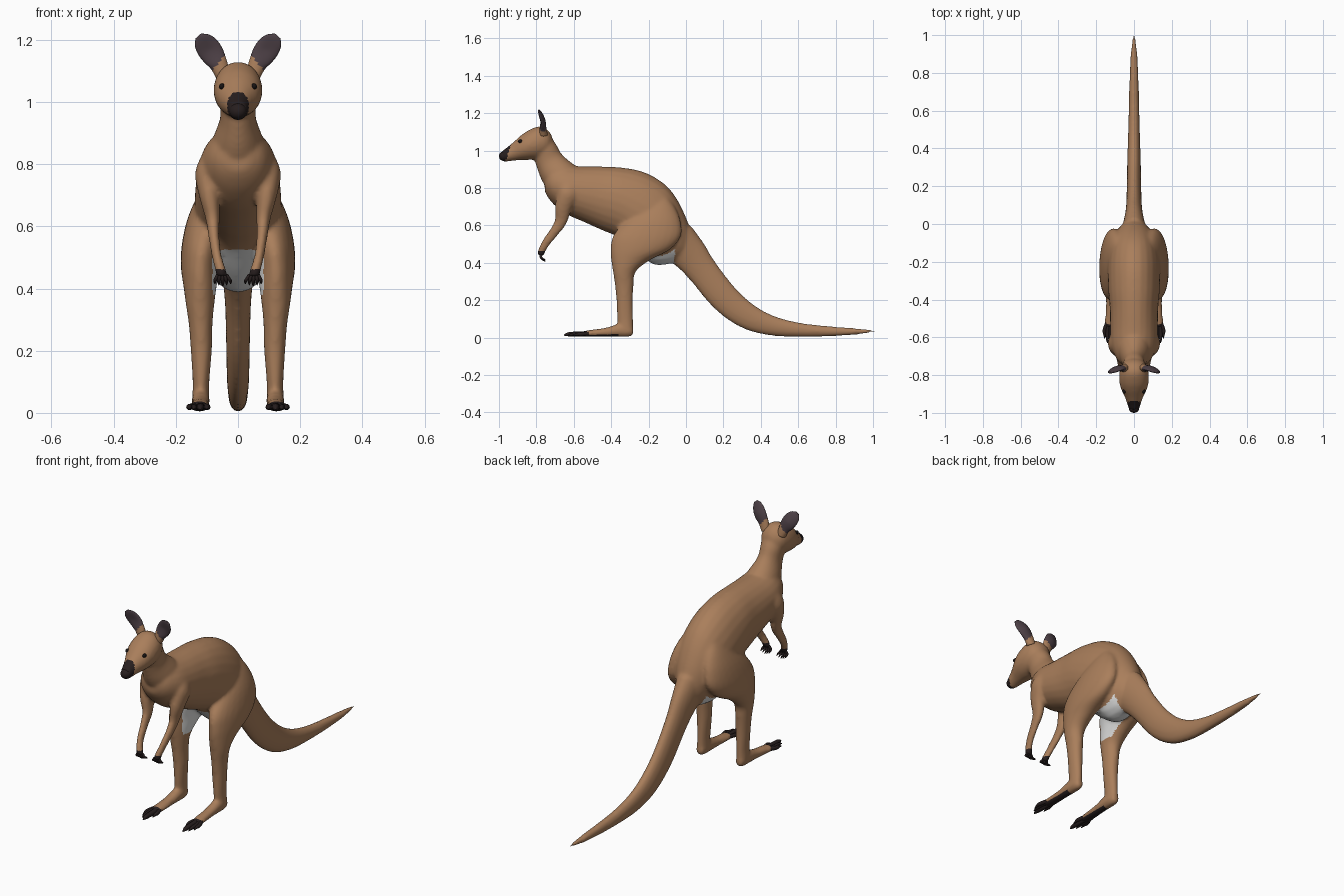
import bpy, bmesh, math
from mathutils import Vector, Matrix

X, Y, Z = Vector((1, 0, 0)), Vector((0, 1, 0)), Vector((0, 0, 1))


def material(name, rgb):
    m = bpy.data.materials.new(name)
    m.diffuse_color = (*rgb, 1)
    return m


fur = material("brown fur", (0.40, 0.21, 0.105))
dark = material("dark skin", (0.020, 0.013, 0.013))
ear_grey = material("ear grey", (0.075, 0.052, 0.062))
white = material("white belly", (0.75, 0.75, 0.74))
black = material("eye black", (0.008, 0.006, 0.006))


def spline(a, b, c, d, t):
    return 0.5 * (2 * b + (c - a) * t + (2 * a - 5 * b + 4 * c - d) * t * t
                  + (3 * b - a - 3 * c + d) * t ** 3)


def tube(bm, rows, direction=None, side=X, sx=1, sides=24, steps=5):
    """Smooth tube through rows of (x, y, z, radius along side, other radius)."""
    n, fine = len(rows), []
    for i in range(n - 1):
        quad = [rows[max(i - 1, 0)], rows[i], rows[i + 1], rows[min(i + 2, n - 1)]]
        for k in range(steps):
            fine.append([spline(*v, k / steps) for v in zip(*quad)])
    fine.append(list(rows[-1]))
    pts = [Vector(r[:3]) for r in fine]
    rings, faces = [], []
    for i, r in enumerate(fine):
        t = direction or (pts[min(i + 1, len(pts) - 1)] - pts[max(i - 1, 0)]).normalized()
        up = t.cross(side).normalized()
        ring = []
        for k in range(sides):
            a = 2 * math.pi * k / sides
            p = pts[i] + side * (max(r[3], .001) * math.cos(a)) + up * (max(r[4], .001) * math.sin(a))
            ring.append(bm.verts.new((p.x * sx, p.y, p.z)))
        rings.append(ring)
    for a, b in zip(rings, rings[1:]):
        for k in range(sides):
            j = (k + 1) % sides
            faces.append(bm.faces.new((a[k], a[j], b[j], b[k])))
    faces += [bm.faces.new(rings[0]), bm.faces.new(rings[-1])]
    bmesh.ops.recalc_face_normals(bm, faces=faces)


def finish(bm, name, *mats):
    me = bpy.data.meshes.new(name)
    bm.to_mesh(me)
    bm.free()
    for m in mats:
        me.materials.append(m)
    me.polygons.foreach_set("use_smooth", [True] * len(me.polygons))
    ob = bpy.data.objects.new(name, me)
    bpy.context.collection.objects.link(ob)
    return ob


def ball(name, centre, radii, mat):
    bm = bmesh.new()
    bmesh.ops.create_uvsphere(bm, u_segments=20, v_segments=12, radius=1,
                              matrix=Matrix.Translation(centre) @ Matrix.Diagonal((*radii, 1)))
    return finish(bm, name, mat)


# Body: overlapping tubes fused into one smooth skin
bm = bmesh.new()
torso = [(-.755, .82, .04, .04), (-.735, .82, .075, .075), (-.70, .81, .10, .105),
         (-.64, .79, .122, .13), (-.55, .768, .126, .148), (-.45, .745, .128, .17),
         (-.35, .72, .136, .19), (-.25, .668, .14, .225), (-.17, .625, .137, .234),
         (-.10, .60, .122, .208), (-.05, .575, .098, .168), (-.01, .545, .07, .12),
         (.02, .53, .035, .06)]
tube(bm, [(0, *r) for r in torso], direction=Y)
neck = [(-.60, .80, .09, .10), (-.68, .87, .082, .095), (-.73, .945, .058, .076),
        (-.755, 1.01, .060, .066), (-.77, 1.06, .055, .05)]
tube(bm, [(0, *r) for r in neck])
head = [(-.715, 1.045, .03, .03), (-.74, 1.045, .062, .066), (-.785, 1.043, .077, .087),
        (-.84, 1.030, .077, .080), (-.88, 1.016, .066, .067), (-.92, .997, .047, .051),
        (-.96, .978, .034, .037), (-.985, .970, .028, .028)]
tube(bm, [(0, *r) for r in head], direction=Y)
tail = [(-.05, .52, .07, .11), (.02, .445, .052, .096), (.09, .355, .042, .083),
        (.205, .213, .038, .079), (.325, .117, .036, .070), (.455, .065, .032, .054),
        (.605, .042, .028, .038), (.77, .034, .024, .027), (.90, .033, .018, .018),
        (.97, .034, .010, .010), (1.012, .035, .006, .006)]
tube(bm, [(0, *r) for r in tail])
leg = [(.075, -.14, .74, .03, .05), (.085, -.155, .69, .05, .10), (.10, -.18, .62, .064, .152),
       (.114, -.21, .54, .067, .182), (.122, -.245, .47, .062, .158), (.122, -.30, .41, .054, .10),
       (.122, -.33, .35, .046, .060), (.12, -.33, .28, .038, .050), (.118, -.328, .20, .034, .044),
       (.119, -.325, .10, .027, .043), (.12, -.322, .05, .027, .040), (.12, -.322, .022, .022, .034)]
foot = [(.12, -.282, .034, .018, .022), (.12, -.31, .038, .027, .034), (.12, -.36, .039, .029, .035),
        (.121, -.43, .029, .028, .024), (.124, -.52, .022, .031, .018), (.125, -.55, .020, .028, .013)]
arm = [(.09, -.61, .82, .03, .05), (.10, -.63, .77, .038, .055), (.093, -.655, .70, .033, .046),
       (.082, -.668, .625, .023, .034), (.078, -.70, .572, .018, .027), (.069, -.748, .508, .016, .023),
       (.057, -.772, .462, .018, .020), (.051, -.774, .438, .022, .016)]
for sx in (1, -1):
    tube(bm, leg, direction=-Z, sx=sx)
    tube(bm, foot, direction=-Y, sx=sx)
    tube(bm, arm, sx=sx)
body = finish(bm, "body")
rem = body.modifiers.new("fuse", 'REMESH')
rem.mode, rem.voxel_size, rem.use_smooth_shade = 'VOXEL', .0085, True
smo = body.modifiers.new("soften", 'SMOOTH')
smo.factor, smo.iterations = .5, 8
skin = bpy.data.meshes.new_from_object(body.evaluated_get(bpy.context.evaluated_depsgraph_get()))
body.modifiers.clear()
body.data = skin
skin.materials.clear()
for m in (fur, dark, white):
    skin.materials.append(m)
for p in skin.polygons:
    c, nz = p.center, p.normal.z
    p.use_smooth = True
    toes = c.z < .1 and -.6 < c.y < -.53
    sole = c.z < .025 and nz < -.6 and -.6 < c.y < -.36
    hand = c.y < -.72 and c.z < .462
    muzzle_tip = c.y < -.955 - (.97 - c.z) * .3
    pouch = abs(c.x) < .082 and c.z < .525 and -.42 < c.y < -.06 and c.z > .38
    p.material_index = 1 if toes or sole or hand or muzzle_tip else 2 if pouch else 0

# Nose and eyes
ball("nose", (0, -.973, .970), (.028, .027, .026), dark)
for sx, tag in ((1, "left"), (-1, "right")):
    ball("eye_" + tag, (.052 * sx, -.886, 1.05), (.009, .012, .010), black)

    # Ears: flat leaf shapes leaning outwards, brown at the base
    bm = bmesh.new()
    ear = [(.048, -.762, 1.085, .022, .024), (.062, -.764, 1.12, .018, .029),
           (.080, -.768, 1.15, .014, .037), (.098, -.775, 1.176, .011, .038),
           (.115, -.782, 1.197, .008, .030), (.128, -.787, 1.212, .004, .012)]
    tube(bm, ear, side=Y, sx=sx)
    for v in bm.verts:                       # cup the front of the ear
        mid = Vector((.092 * sx, v.co.y, 1.168))
        near = max(0, 1 - (v.co - mid).length / .05)
        v.co.y += .008 * near
    ob = finish(bm, "ear_" + tag, ear_grey, fur)
    for p in ob.data.polygons:
        inner = p.center.z - 1.165 + 1.2 * (abs(p.center.x) - .055) < -.03
        p.material_index = 1 if inner else 0

    # Toes with claws
    bm = bmesh.new()
    for dx, tip, r in ((-.026, -.60, .010), (-.004, -.652, .014), (.016, -.63, .010), (.031, -.605, .010)):
        x = .125 + dx
        tube(bm, [(.124 + dx * .6, -.52, .022, r, r), (x, -.56, .019, r, r),
                  (x, tip + .025, .018, r * .8, r * .8), (x, tip, .012, .002, .002)],
             sx=sx, sides=12)
    finish(bm, "toes_" + tag, dark)

    # Fingers
    bm = bmesh.new()
    for k in range(5):
        d = (k - 2) / 2
        tube(bm, [(.051 + d * .014, -.774, .445, .006, .008), (.050 + d * .022, -.776, .430, .006, .007),
                  (.049 + d * .025, -.766, .417 + .006 * abs(d), .005, .005),
                  (.049 + d * .025, -.752, .407 + .008 * abs(d), .001, .001)],
             sx=sx, sides=10)
    finish(bm, "fingers_" + tag, dark)
